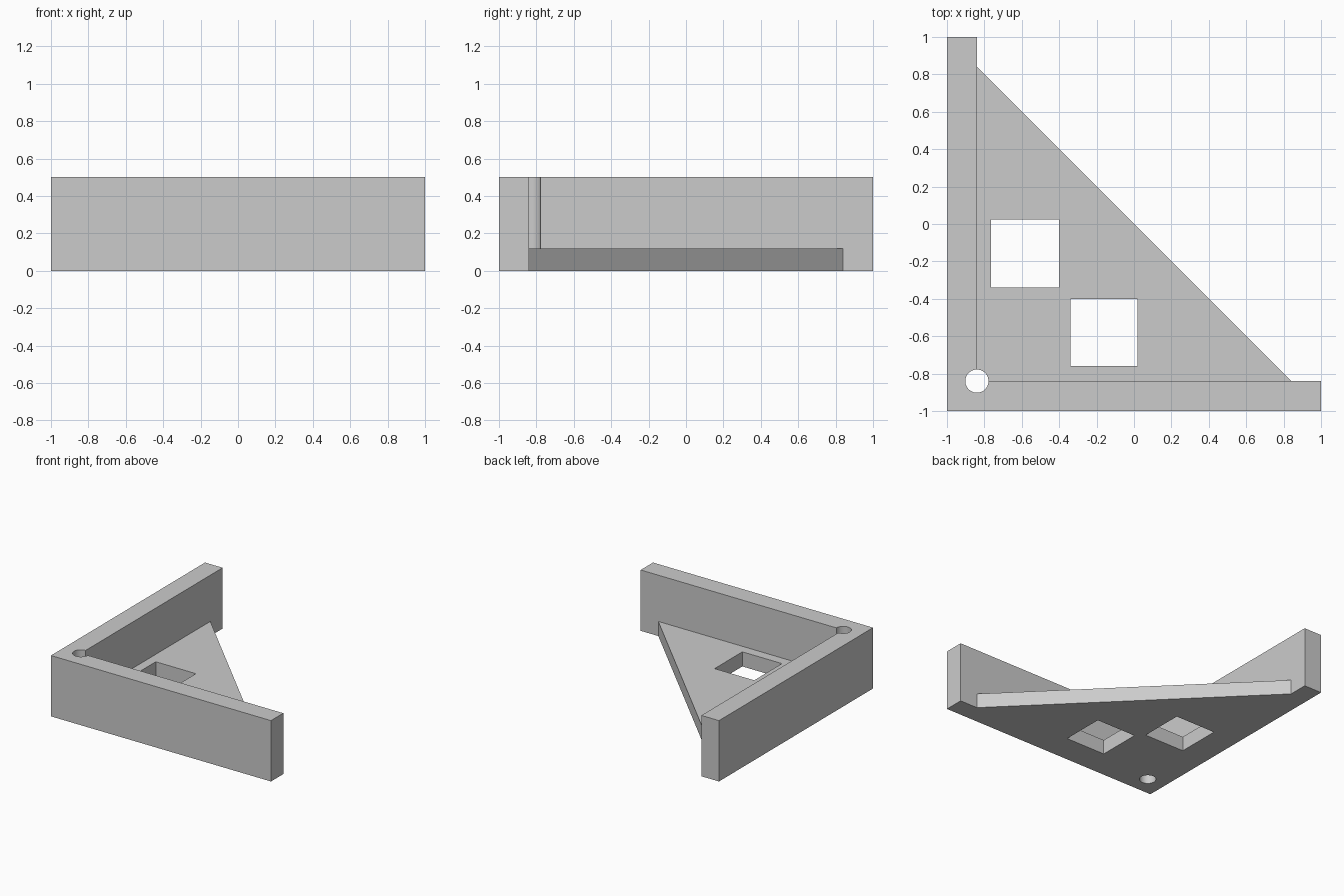
import bpy
import bmesh

cube = bpy.data.objects.get("Cube")
if cube:
    bpy.data.objects.remove(cube, do_unlink=True)

EDGE, WALL, PLATE, HEIGHT = 1.0, 0.84, 0.12, 0.5

grey = bpy.data.materials.new("light_grey")
grey.use_nodes = True
colour = (0.6, 0.6, 0.6, 1)
grey.diffuse_color = colour
grey.node_tree.nodes["Principled BSDF"].inputs["Base Color"].default_value = colour


def prism(name, outline, low, high):
    """Extrude a counter-clockwise outline from low to high."""
    bm = bmesh.new()
    face = bm.faces.new([bm.verts.new((x, y, low)) for x, y in outline])
    top = bmesh.ops.extrude_face_region(bm, geom=[face])["geom"]
    verts = [v for v in top if isinstance(v, bmesh.types.BMVert)]
    bmesh.ops.translate(bm, verts=verts, vec=(0, 0, high - low))
    bmesh.ops.recalc_face_normals(bm, faces=bm.faces)
    mesh = bpy.data.meshes.new(name)
    bm.to_mesh(mesh)
    bm.free()
    mesh.materials.append(grey)
    obj = bpy.data.objects.new(name, mesh)
    bpy.context.collection.objects.link(obj)
    return obj


def square(x, y, size):
    return [(x, y), (x + size, y), (x + size, y + size), (x, y + size)]


# Solid block: two walls at a right angle joined by a diagonal web
bracket = prism("corner_bracket", [
    (-EDGE, -EDGE), (EDGE, -EDGE), (EDGE, -WALL), (WALL, -WALL),
    (-WALL, WALL), (-WALL, EDGE), (-EDGE, EDGE)], 0, HEIGHT)

# Pocket above the plate, and the two square windows through it
cutters = [
    prism("pocket_cutter", square(-WALL, -WALL, 2.2), PLATE, 1),
    prism("left_window_cutter", square(-0.34, -0.76, 0.36), -1, 1),
    prism("right_window_cutter", square(-0.765, -0.34, 0.365), -1, 1),
]

# Round relief hole in the inner corner
bpy.ops.mesh.primitive_cylinder_add(vertices=48, radius=0.062, depth=2,
                                    location=(-WALL, -WALL, 0))
hole = bpy.context.object
hole.name = "corner_hole_cutter"
hole.data.materials.append(grey)
cutters.append(hole)

bpy.ops.object.select_all(action="DESELECT")
bracket.select_set(True)
bpy.context.view_layer.objects.active = bracket
for cutter in cutters:
    cut = bracket.modifiers.new(cutter.name, "BOOLEAN")
    cut.operation = "DIFFERENCE"
    cut.solver = "EXACT"
    cut.object = cutter
    bpy.ops.object.modifier_apply(modifier=cut.name)

for cutter in cutters:
    bpy.data.objects.remove(cutter, do_unlink=True)

bpy.ops.object.shade_smooth_by_angle()
